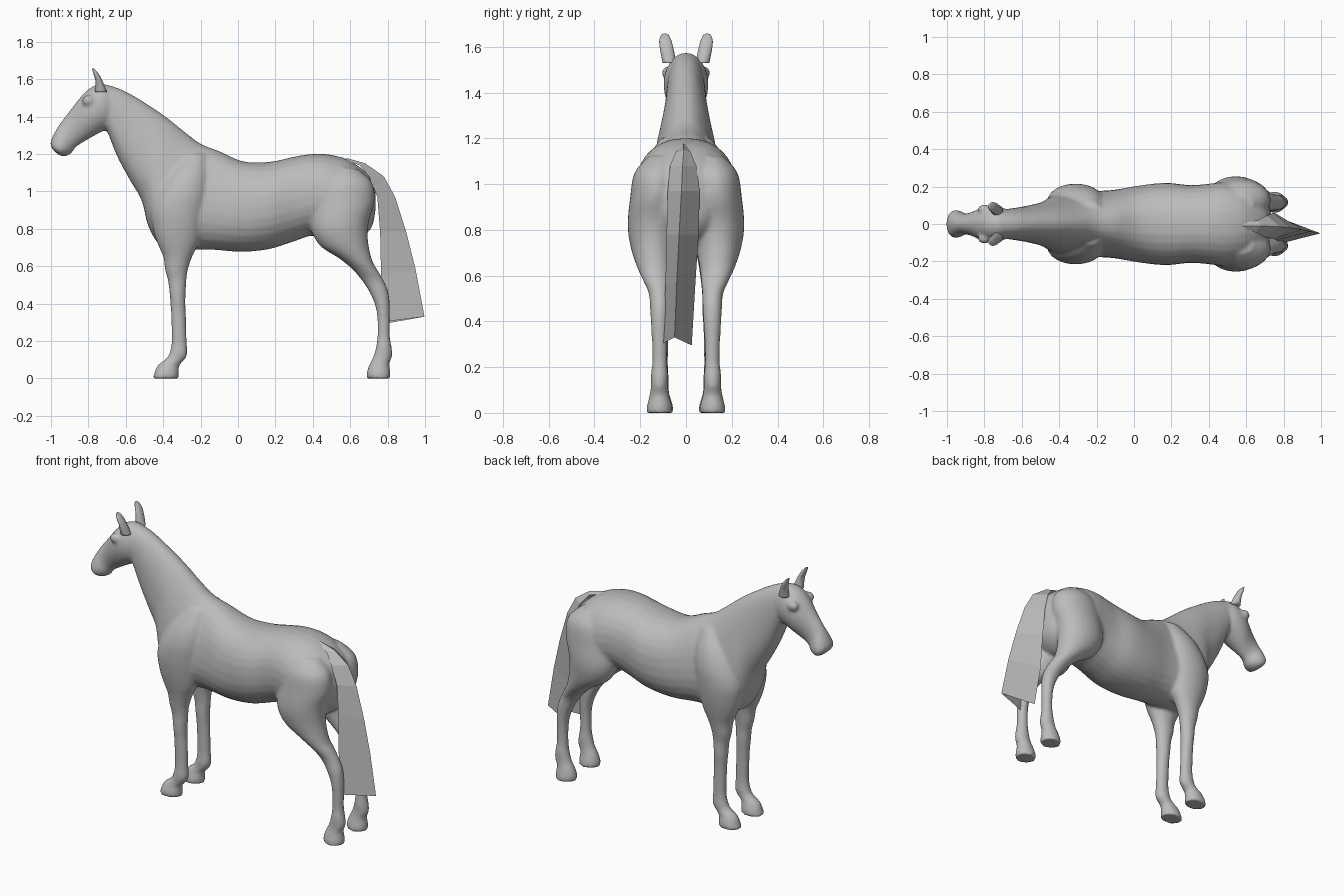
import bpy, bmesh, math
from mathutils import Matrix

grey = bpy.data.materials.new("plain grey")
grey.diffuse_color = (0.5, 0.5, 0.5, 1)


def spline(stations, steps=5):
    """Catmull-Rom interpolation through tuples of numbers."""
    out = []
    n = len(stations)
    for i in range(n - 1):
        p0, p1, p2, p3 = (stations[max(0, min(n - 1, i + k))] for k in (-1, 0, 1, 2))
        for s in range(steps):
            t = s / steps
            out.append([0.5 * (2 * b + (c - a) * t + (2 * a - 5 * b + 4 * c - d) * t * t
                               + (3 * b - a - 3 * c + d) * t ** 3)
                        for a, b, c, d in zip(p0, p1, p2, p3)])
    out.append(list(stations[-1]))
    return out


def loft(bm, stations, side=1, power=1.0, sides=28):
    """Closed tube. Station: x,z of one edge, x,z of other edge, y centre, half width, taper."""
    rings = []
    for xa, za, xb, zb, yc, hw, taper in spline(stations):
        ring = []
        for i in range(sides):
            a = 2 * math.pi * i / sides
            c = math.copysign(abs(math.cos(a)) ** power, math.cos(a))
            s = math.copysign(abs(math.sin(a)) ** power, math.sin(a))
            x = (xa + xb) / 2 + (xa - xb) / 2 * s
            z = (za + zb) / 2 + (za - zb) / 2 * s
            ring.append(bm.verts.new((x, side * (yc + hw * c * (1 - taper * s)), z)))
        rings.append(ring)
    for r, q in zip(rings, rings[1:]):
        for i in range(sides):
            j = (i + 1) % sides
            bm.faces.new((r[i], r[j], q[j], q[i]))
    bm.faces.new(rings[0])
    bm.faces.new(rings[-1])


def finish(bm, name, smooth):
    bmesh.ops.recalc_face_normals(bm, faces=bm.faces)
    for f in bm.faces:
        f.smooth = smooth
    me = bpy.data.meshes.new(name)
    bm.to_mesh(me)
    bm.free()
    me.materials.append(grey)
    ob = bpy.data.objects.new(name, me)
    bpy.context.collection.objects.link(ob)
    return ob


def level(rows):
    """Rows of z, x front, x back, y centre, half width -> horizontal stations."""
    return [(xf, z, xb, z, y, w, 0) for z, xf, xb, y, w in rows]


# Trunk and neck: top edge, bottom edge, half width, taper
trunk = [
    (.735, 1.0, .735, .90, 0, .05, 0), (.70, 1.085, .71, .80, 0, .12, 0),
    (.60, 1.163, .62, .73, 0, .20, 0), (.50, 1.195, .50, .73, 0, .225, 0),
    (.40, 1.20, .40, .762, 0, .215, 0), (.30, 1.185, .30, .733, 0, .208, 0),
    (.17, 1.158, .17, .692, 0, .22, 0), (.03, 1.16, .02, .677, 0, .205, .05),
    (-.10, 1.215, -.14, .688, 0, .178, .15), (-.20, 1.255, -.29, .69, 0, .17, .25),
    (-.28, 1.315, -.41, .708, 0, .16, .3), (-.38, 1.395, -.478, .81, 0, .14, .25),
    (-.46, 1.45, -.515, .95, 0, .115, .15), (-.55, 1.507, -.578, 1.06, 0, .098, .1),
    (-.63, 1.548, -.645, 1.185, 0, .086, 0), (-.70, 1.57, -.70, 1.325, 0, .078, 0)]

# Head: forehead edge, jaw edge
head = [
    (-.67, 1.53, -.66, 1.42, 0, .05, 0), (-.71, 1.572, -.685, 1.345, 0, .085, 0),
    (-.775, 1.562, -.73, 1.318, 0, .098, 0), (-.83, 1.518, -.785, 1.288, 0, .09, 0),
    (-.90, 1.43, -.835, 1.258, 0, .063, 0), (-.95, 1.365, -.868, 1.235, 0, .056, 0),
    (-.983, 1.31, -.895, 1.20, 0, .072, 0), (-1.003, 1.26, -.935, 1.187, 0, .07, 0),
    (-.995, 1.23, -.97, 1.203, 0, .035, 0)]

# Front leg with hoof and shoulder
front_leg = level([
    (0, -.458, -.317, .112, .057), (.03, -.447, -.317, .112, .055),
    (.07, -.43, -.313, .112, .043), (.105, -.385, -.281, .112, .037),
    (.14, -.365, -.27, .112, .038), (.20, -.355, -.274, .112, .033),
    (.30, -.357, -.277, .112, .034), (.38, -.36, -.28, .112, .037),
    (.45, -.366, -.28, .112, .042), (.52, -.374, -.276, .112, .042),
    (.58, -.39, -.268, .113, .049), (.65, -.40, -.245, .114, .06),
    (.72, -.43, -.212, .115, .075), (.80, -.455, -.19, .115, .09),
    (.90, -.465, -.17, .115, .10), (1.0, -.43, -.155, .11, .10),
    (1.1, -.37, -.155, .095, .082), (1.2, -.28, -.17, .06, .05)])

# Hind leg with hoof, hock and thigh
hind_leg = [
    (.688, 0, .815, 0, .116, .057, 0), (.688, .03, .815, .03, .116, .055, 0),
    (.70, .07, .81, .08, .116, .044, 0), (.72, .11, .825, .12, .116, .038, 0),
    (.736, .16, .822, .165, .116, .038, 0), (.745, .22, .812, .225, .115, .033, 0),
    (.746, .30, .812, .30, .115, .034, 0), (.736, .38, .812, .385, .115, .038, 0),
    (.706, .455, .804, .46, .115, .043, 0), (.665, .52, .778, .525, .117, .046, 0),
    (.61, .585, .747, .578, .127, .062, 0), (.54, .642, .716, .635, .137, .078, 0),
    (.44, .708, .695, .74, .142, .10, 0), (.39, .80, .70, .84, .14, .115, 0),
    (.39, .92, .73, .95, .13, .115, 0), (.43, 1.05, .715, 1.05, .125, .10, 0),
    (.50, 1.13, .64, 1.12, .11, .05, 0)]

# Fuse all body parts into one smooth skin
bm = bmesh.new()
loft(bm, trunk, power=.9)
loft(bm, head)
for side in (1, -1):
    loft(bm, front_leg, side)
    loft(bm, hind_leg, side)
    # Brow and eye bulge
    bmesh.ops.create_uvsphere(bm, u_segments=16, v_segments=10, radius=1,
                              matrix=Matrix.Translation((-.80, side * .078, 1.485))
                              @ Matrix.Diagonal((.035, .028, .03, 1)))
body = finish(bm, "horse_body", True)
rm = body.modifiers.new("fuse", 'REMESH')
rm.mode = 'VOXEL'
rm.voxel_size = .01
rm.use_smooth_shade = True
sm = body.modifiers.new("soften", 'SMOOTH')
sm.factor = .5
sm.iterations = 7

# Ears
ear = level([(1.53, -.765, -.70, .072, .03), (1.585, -.762, -.722, .083, .03),
             (1.625, -.772, -.743, .09, .027), (1.65, -.779, -.764, .092, .017),
             (1.658, -.779, -.774, .092, .005)])
for side, name in ((1, "left_ear"), (-1, "right_ear")):
    bm = bmesh.new()
    loft(bm, ear, side, sides=16)
    finish(bm, name, True)

# Tail: flat hair panels hung from a central ridge
ridge = [(.58, -.01, 1.178), (.68, -.01, 1.15), (.78, -.015, 1.08), (.84, -.02, .97),
         (.90, -.03, .78), (.95, -.04, .58), (.997, -.05, .33)]
near = [(.58, -.02, 1.165), (.65, -.045, 1.14), (.70, -.07, 1.08), (.745, -.08, .97),
        (.76, -.085, .78), (.765, -.09, .55), (.80, -.10, .305)]
far = [(.58, .005, 1.165), (.66, .02, 1.14), (.71, .045, 1.08), (.745, .06, .97),
       (.76, .055, .78), (.765, .04, .55), (.80, .025, .295)]
bm = bmesh.new()
rows = [[bm.verts.new(p) for p in line] for line in (near, ridge, far)]
for a, b in zip(rows, rows[1:]):
    for i in range(len(a) - 1):
        bm.faces.new((a[i], a[i + 1], b[i + 1], b[i]))
finish(bm, "tail", False)
